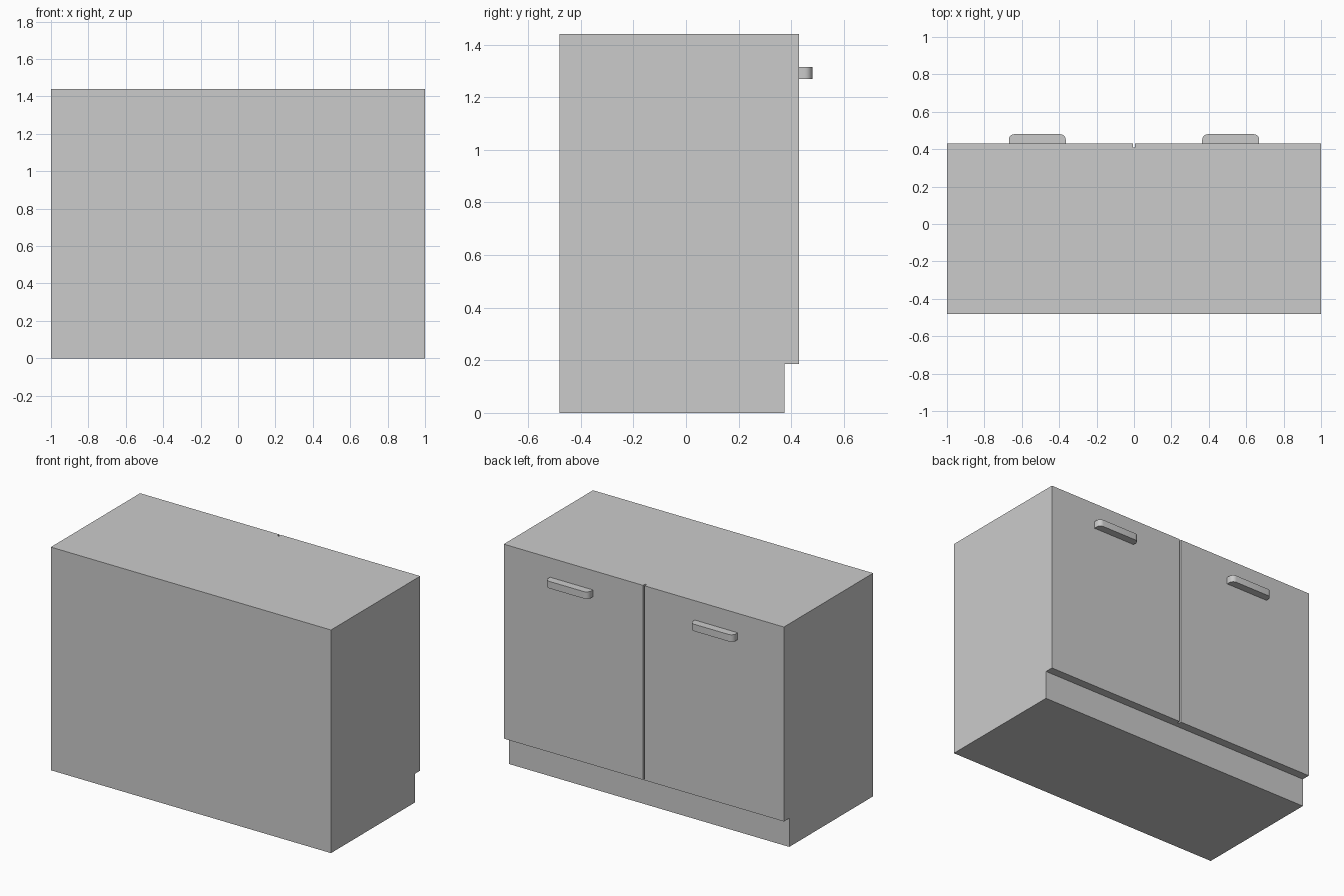
import bpy
import bmesh
import math
from mathutils import Vector

default = bpy.data.objects.get("Cube")
if default:
    bpy.data.objects.remove(default, do_unlink=True)

GREY = (0.6, 0.6, 0.6, 1)
grey = bpy.data.materials.new("light grey")
grey.use_nodes = True
grey.diffuse_color = GREY
grey.node_tree.nodes["Principled BSDF"].inputs["Base Color"].default_value = GREY


def prism(name, outline, direction):
    """Extrude a closed outline of 3D points along a direction."""
    bm = bmesh.new()
    face = bm.faces.new([bm.verts.new(p) for p in outline])
    ext = bmesh.ops.extrude_face_region(bm, geom=[face], use_keep_orig=True)
    moved = [v for v in ext["geom"] if isinstance(v, bmesh.types.BMVert)]
    bmesh.ops.translate(bm, verts=moved, vec=Vector(direction))
    bmesh.ops.recalc_face_normals(bm, faces=bm.faces)
    mesh = bpy.data.meshes.new(name)
    bm.to_mesh(mesh)
    bm.free()
    obj = bpy.data.objects.new(name, mesh)
    bpy.context.collection.objects.link(obj)
    mesh.materials.append(grey)
    return obj


BACK, DOOR, KICK = -0.48, 0.43, 0.375
TOP, KICK_TOP = 1.44, 0.185

# Cabinet body with a recessed toe kick under the doors
side = [(BACK, 0), (KICK, 0), (KICK, KICK_TOP), (DOOR, KICK_TOP), (DOOR, TOP), (BACK, TOP)]
body = prism("cabinet_body", [(-1, y, z) for y, z in side], (2, 0, 0))

# Narrow gap between the two doors
gap = [(-0.006, 0.41), (0.006, 0.41), (0.006, 0.5), (-0.006, 0.5)]
cutter = prism("door_gap_cutter", [(x, y, 0.1) for x, y in gap], (0, 0, 1.5))
cutter.hide_render = True
cut = body.modifiers.new("door_gap", "BOOLEAN")
cut.operation = "DIFFERENCE"
cut.solver = "EXACT"
cut.object = cutter
bpy.context.view_layer.objects.active = body
bpy.ops.object.modifier_apply(modifier=cut.name)
bpy.data.objects.remove(cutter, do_unlink=True)

# Door handles: flat bars with rounded outer corners
LENGTH, DEPTH, RADIUS = 0.305, 0.05, 0.03
for name, cx in (("left_handle", 0.517), ("right_handle", -0.517)):
    outline = [(cx - LENGTH / 2, DOOR), (cx + LENGTH / 2, DOOR)]
    for sign, start in ((1, 0), (-1, 90)):
        for i in range(7):
            a = math.radians(start + 15 * i)
            outline.append((cx + sign * (LENGTH / 2 - RADIUS) + RADIUS * math.cos(a),
                            DOOR + DEPTH - RADIUS + RADIUS * math.sin(a)))
    handle = prism(name, [(x, y, 1.27) for x, y in outline], (0, 0, 0.045))
    bpy.ops.object.select_all(action="DESELECT")
    handle.select_set(True)
    bpy.context.view_layer.objects.active = handle
    bpy.ops.object.shade_smooth_by_angle(angle=math.radians(30))
